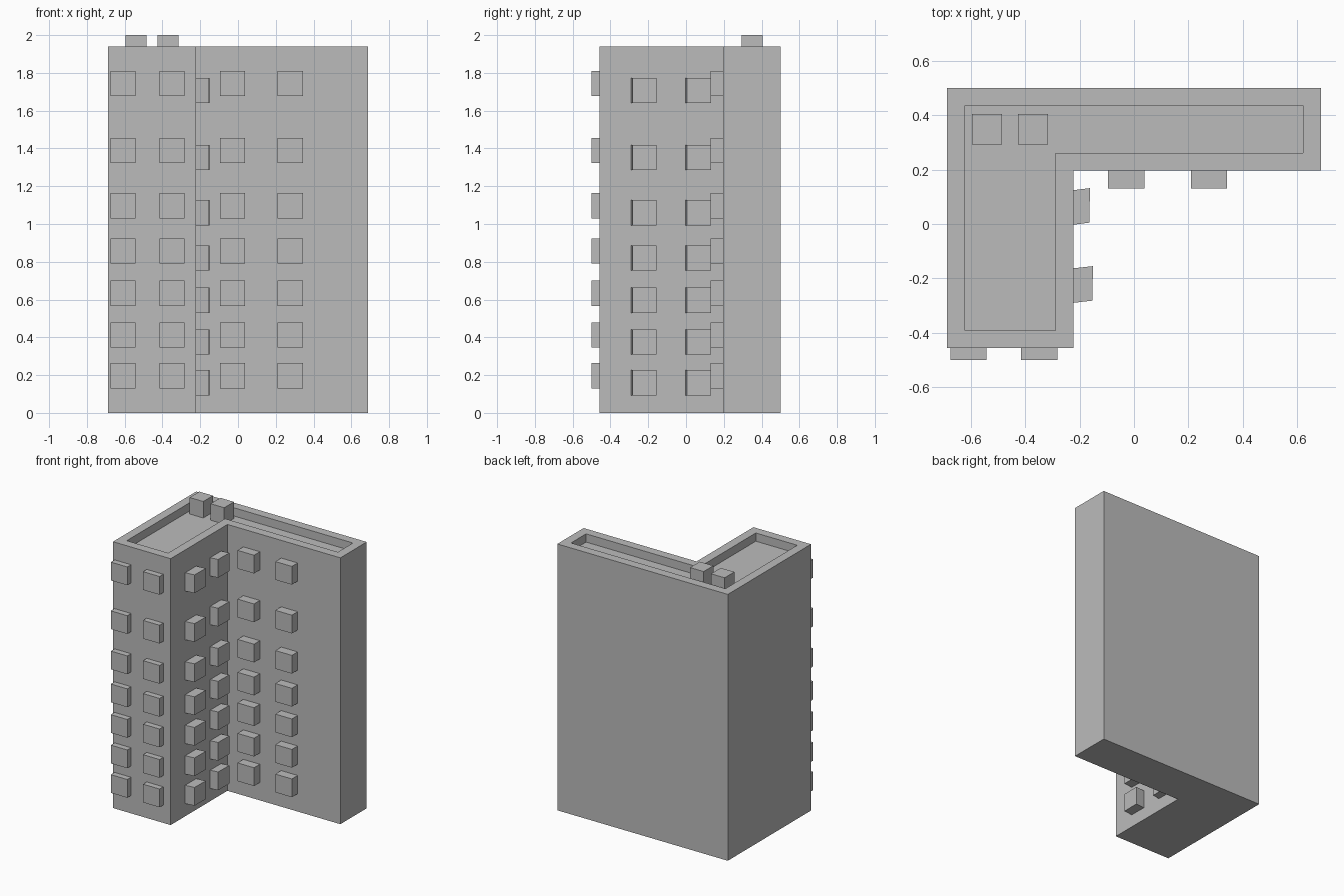
import bpy
import bmesh

cube = bpy.data.objects.get("Cube")
if cube:
    bpy.data.objects.remove(cube, do_unlink=True)

# One plain grey for the whole building
GREY = (0.5, 0.5, 0.5, 1.0)
grey = bpy.data.materials.new("plain_grey")
grey.use_nodes = True
grey.diffuse_color = GREY
grey.node_tree.nodes["Principled BSDF"].inputs["Base Color"].default_value = GREY


def finish(name, bm):
    bmesh.ops.recalc_face_normals(bm, faces=bm.faces)
    mesh = bpy.data.meshes.new(name)
    bm.to_mesh(mesh)
    bm.free()
    mesh.materials.append(grey)
    obj = bpy.data.objects.new(name, mesh)
    bpy.context.collection.objects.link(obj)
    return obj


def prism(name, outline, bottom, top):
    """Extrude a plan outline straight up."""
    bm = bmesh.new()
    base = bm.faces.new([bm.verts.new((x, y, bottom)) for x, y in outline])
    raised = bmesh.ops.extrude_face_region(bm, geom=[base])["geom"]
    for v in raised:
        if isinstance(v, bmesh.types.BMVert):
            v.co.z = top
    return finish(name, bm)


def rect(x0, x1, y0, y1):
    return [(x0, y0), (x1, y0), (x1, y1), (x0, y1)]


# L-shaped block with a parapet around a sunken roof
WALL_TOP, ROOF = 1.94, 1.88
LEFT, RIGHT, FRONT, BACK = -0.687, 0.687, -0.457, 0.5
INNER_X, INNER_Y = -0.223, 0.197
PARAPET = 0.065

bm = bmesh.new()
plan = [(LEFT, FRONT), (INNER_X, FRONT), (INNER_X, INNER_Y),
        (RIGHT, INNER_Y), (RIGHT, BACK), (LEFT, BACK)]
base = bm.faces.new([bm.verts.new((x, y, 0)) for x, y in plan])
raised = bmesh.ops.extrude_face_region(bm, geom=[base])["geom"]
for v in raised:
    if isinstance(v, bmesh.types.BMVert):
        v.co.z = WALL_TOP
bmesh.ops.recalc_face_normals(bm, faces=bm.faces)
roof = next(f for f in bm.faces if f.calc_center_median().z > WALL_TOP - 0.01)
bmesh.ops.inset_region(bm, faces=[roof], thickness=PARAPET, use_even_offset=True)
sunk = bmesh.ops.extrude_face_region(bm, geom=[roof])["geom"]
for v in sunk:
    if isinstance(v, bmesh.types.BMVert):
        v.co.z = ROOF
if roof.is_valid:
    bmesh.ops.delete(bm, geom=[roof], context="FACES_ONLY")
finish("building_block", bm)

# Rooftop units
for i, x in enumerate((-0.595, -0.426)):
    prism(f"rooftop_unit_{i + 1}", rect(x, x + 0.11, 0.293, 0.405), ROOF, 2.0)

# Projecting window boxes, one per storey in each column
SIZE = 0.133
SINK = 0.01
storeys = (0.13, 0.345, 0.567, 0.79, 1.03, 1.323, 1.678)

columns = []
for x in (-0.675, -0.415):
    columns.append(("front_window", rect(x, x + SIZE, -0.5, FRONT + SINK), 0))
for x in (-0.095, 0.21):
    columns.append(("rear_wing_window", rect(x, x + SIZE, 0.13, INNER_Y + SINK), 0))
# The side columns sit slightly askew and a little lower
for y, reach in ((-0.003, 0.061), (-0.29, 0.072)):
    outer = INNER_X + reach
    columns.append(("side_window", [
        (INNER_X - SINK, y - 0.001), (outer - 0.002, y + 0.008),
        (outer, y + 0.135), (INNER_X - SINK, y + 0.126)], -0.037))

for c, (name, outline, drop) in enumerate(columns):
    for s, z in enumerate(storeys):
        prism(f"{name}_{c + 1}_{s + 1}", outline, z + drop, z + drop + SIZE)
